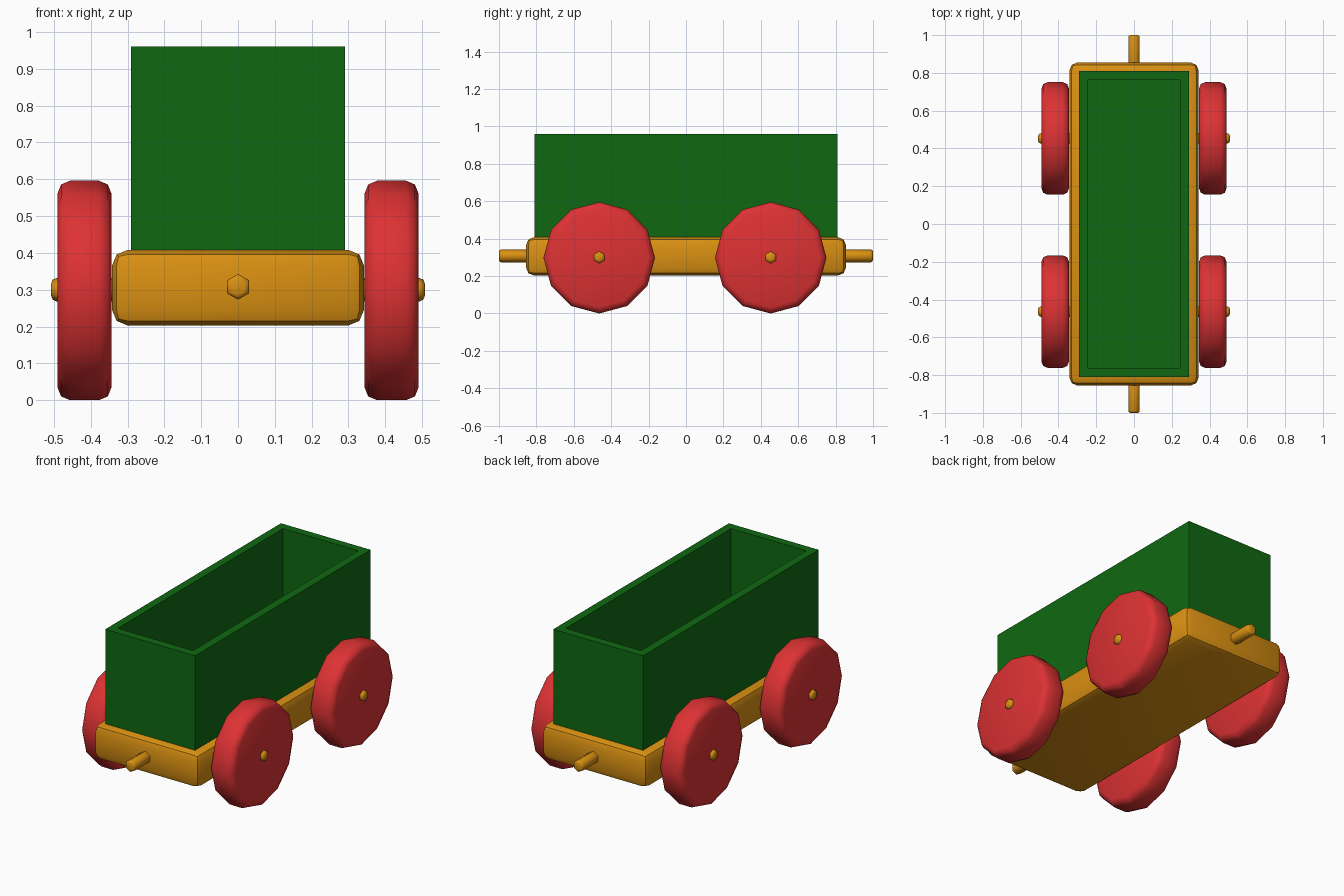
import bpy, bmesh, math
from mathutils import Matrix, Vector

if "Cube" in bpy.data.objects:
    bpy.data.objects.remove(bpy.data.objects["Cube"])


def material(name, rgb):
    m = bpy.data.materials.new(name)
    m.diffuse_color = (*rgb, 1)
    m.use_nodes = True
    m.node_tree.nodes["Principled BSDF"].inputs["Base Color"].default_value = m.diffuse_color
    return m


GREEN = material("green paint", (0.005, 0.14, 0.006))
RED = material("red paint", (0.73, 0.032, 0.034))
WOOD = material("orange wood", (0.70, 0.28, 0.006))


def finish(bm, name, mat, angle=None):
    bmesh.ops.recalc_face_normals(bm, faces=bm.faces)
    me = bpy.data.meshes.new(name)
    bm.to_mesh(me)
    bm.free()
    me.materials.append(mat)
    ob = bpy.data.objects.new(name, me)
    bpy.context.collection.objects.link(ob)
    if angle:
        bpy.ops.object.select_all(action='DESELECT')
        bpy.context.view_layer.objects.active = ob
        ob.select_set(True)
        bpy.ops.object.shade_smooth_by_angle(angle=math.radians(angle))
    return ob


def box(x, y, z0, z1):
    bm = bmesh.new()
    bmesh.ops.create_cube(bm, size=1, matrix=Matrix.Translation((0, 0, (z0 + z1) / 2))
                          @ Matrix.Diagonal((2 * x, 2 * y, z1 - z0, 1)))
    return bm


def rod(name, mat, centre, axis, radius, length, sides, bevel, angle):
    """Prism along x or y with a corner at the top and rounded rims."""
    bm = bmesh.new()
    bmesh.ops.create_cone(bm, cap_ends=True, segments=sides, radius1=radius,
                          radius2=radius, depth=length)
    rims = [e for e in bm.edges if abs(e.verts[0].co.z - e.verts[1].co.z) < 1e-5]
    bmesh.ops.bevel(bm, geom=rims, offset=bevel, segments=2, profile=0.5, affect='EDGES')
    # local y becomes world z, where create_cone puts a corner
    cols = {'X': ((0, 1, 0), (0, 0, 1), (1, 0, 0)), 'Y': ((-1, 0, 0), (0, 0, 1), (0, 1, 0))}[axis]
    rot = Matrix(cols).transposed().to_4x4()
    bm.transform(Matrix.Translation(Vector(centre)) @ rot)
    return finish(bm, name, mat, angle)


# Rounded chassis plank
bm = box(0.342, 0.855, 0.203, 0.408)
bmesh.ops.bevel(bm, geom=bm.edges[:], offset=0.042, segments=2, profile=0.5, affect='EDGES')
finish(bm, "chassis", WOOD, 40)

# Open cargo box: inset the top, then sink it
bm = box(0.29, 0.81, 0.40, 0.96)
top = max(bm.faces, key=lambda f: f.calc_center_median().z)
bmesh.ops.inset_region(bm, faces=[top], thickness=0.067)
floor = bmesh.ops.extrude_discrete_faces(bm, faces=[top])["faces"][0]
for v in floor.verts:
    v.co.z = 0.46
finish(bm, "cargo_box", GREEN)

# Coupling pegs at both ends
for side, label in ((-1, "front"), (1, "back")):
    rod(label + "_coupling_peg", WOOD, (0, side * 0.90, 0.308), 'Y', 0.035, 0.20, 6, 0.012, 65)

# Axles and wheels
for y, label in ((-0.464, "front"), (0.453, "back")):
    rod(label + "_axle", WOOD, (0, y, 0.30), 'X', 0.032, 1.016, 6, 0.015, 65)
    for side, hand in ((-1, "left"), (1, "right")):
        rod(f"{label}_{hand}_wheel", RED, (side * 0.417, y, 0.298), 'X', 0.298, 0.147, 12, 0.034, 50)
